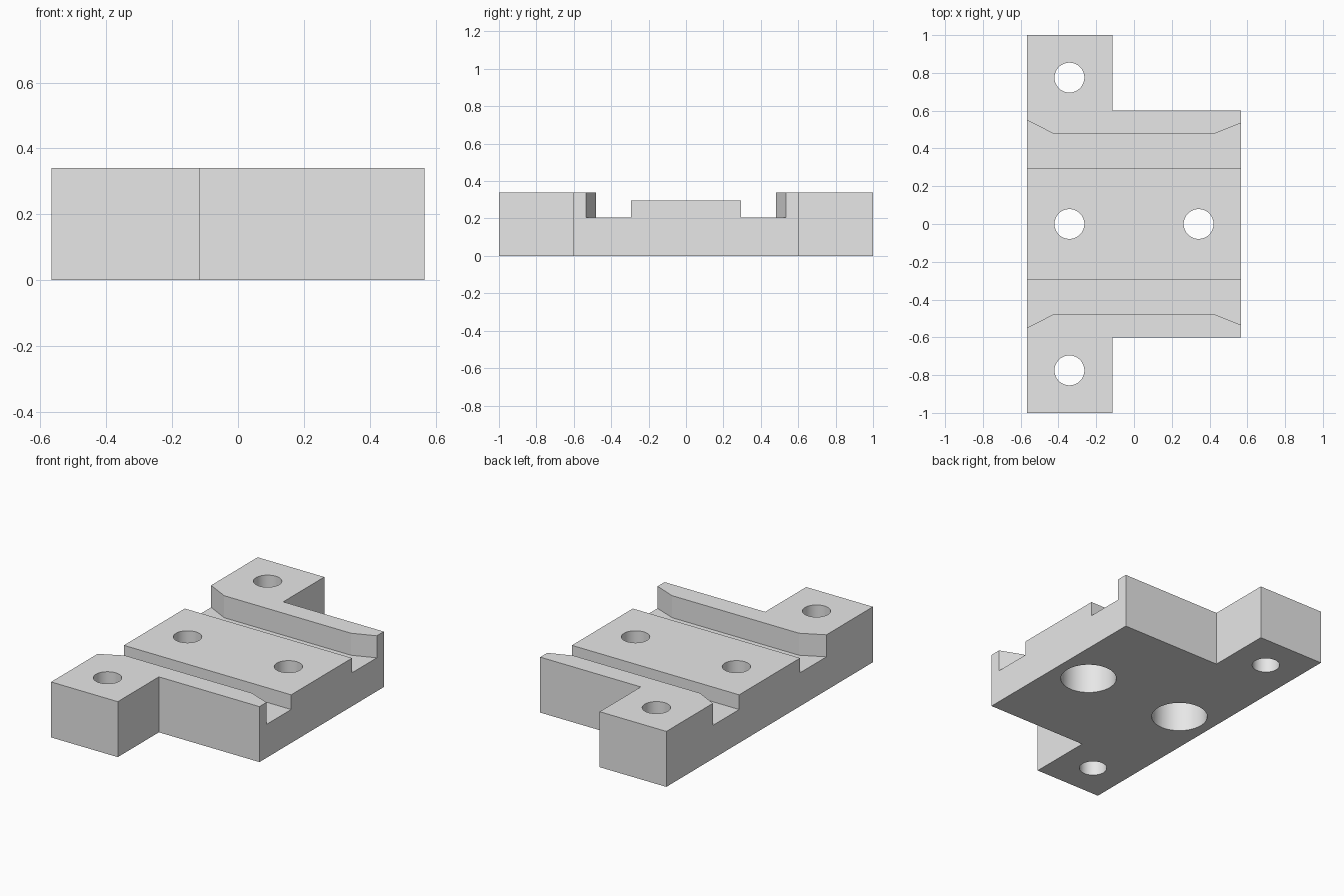
import bpy
import bmesh

default = bpy.data.objects.get("Cube")
if default:
    bpy.data.objects.remove(default, do_unlink=True)

W, L, H = 0.567, 1.0, 0.34        # half width, half length, height
STEP_X, STEP_Y = -0.115, 0.602    # notch corners beside the mounting tabs
GROOVE_Z, PAD_Z, PAD_Y = 0.205, 0.295, 0.295
HOLE_R, BORE_R, BORE_DEPTH = 0.079, 0.16, 0.2
HOLE_X, TAB_HOLE_Y = 0.342, 0.775

grey = bpy.data.materials.new("light grey")
grey.use_nodes = True
colour = (0.8, 0.8, 0.8, 1)
grey.diffuse_color = colour
grey.node_tree.nodes["Principled BSDF"].inputs["Base Color"].default_value = colour


def prism(name, outline, z0, z1):
    """Extrude an outline in the xy plane from z0 to z1."""
    bm = bmesh.new()
    face = bm.faces.new([bm.verts.new((x, y, z0)) for x, y in outline])
    top = bmesh.ops.extrude_face_region(bm, geom=[face])["geom"]
    bmesh.ops.translate(bm, vec=(0, 0, z1 - z0),
                        verts=[v for v in top if isinstance(v, bmesh.types.BMVert)])
    bmesh.ops.recalc_face_normals(bm, faces=bm.faces)
    mesh = bpy.data.meshes.new(name)
    bm.to_mesh(mesh)
    bm.free()
    mesh.materials.append(grey)
    obj = bpy.data.objects.new(name, mesh)
    bpy.context.collection.objects.link(obj)
    return obj


def cylinder(name, x, y, radius, z0, z1):
    bpy.ops.mesh.primitive_cylinder_add(vertices=64, radius=radius, depth=z1 - z0,
                                        location=(x, y, (z0 + z1) / 2))
    obj = bpy.context.object
    obj.name = name
    obj.data.materials.append(grey)
    return obj


def cut(body, cutter):
    cutter.hide_render = True
    mod = body.modifiers.new("cut", 'BOOLEAN')
    mod.operation = 'DIFFERENCE'
    mod.solver = 'EXACT'
    mod.object = cutter
    bpy.context.view_layer.objects.active = body
    bpy.ops.object.modifier_apply(modifier=mod.name)
    bpy.data.objects.remove(cutter, do_unlink=True)


# Plate with a mounting tab at each end
plate = prism("mounting_plate", [
    (-W, -L), (STEP_X, -L), (STEP_X, -STEP_Y), (W, -STEP_Y),
    (W, STEP_Y), (STEP_X, STEP_Y), (STEP_X, L), (-W, L)], 0, H)

# Grooves with flared ends, either side of the raised centre pad
for side in (-1, 1):
    outline = [(-0.62, PAD_Y), (0.62, PAD_Y), (0.62, 0.555),
               (0.43, 0.48), (-0.43, 0.48), (-0.62, 0.577)]
    cut(plate, prism("groove", [(x, side * y) for x, y in outline], GROOVE_Z, 0.5))

# Lowered top of the centre pad
clear = PAD_Y + 0.05
cut(plate, prism("pad_top", [(-0.7, -clear), (0.7, -clear), (0.7, clear), (-0.7, clear)],
                 PAD_Z, 0.5))

# Through holes in the tabs and pad
for x, y in ((-HOLE_X, TAB_HOLE_Y), (-HOLE_X, -TAB_HOLE_Y), (-HOLE_X, 0), (HOLE_X, 0)):
    cut(plate, cylinder("hole", x, y, HOLE_R, -0.1, 0.5))

# Counterbores under the pad
for x in (-HOLE_X, HOLE_X):
    cut(plate, cylinder("counterbore", x, 0, BORE_R, -0.1, BORE_DEPTH))

# Smooth hole walls, sharp edges elsewhere
bpy.ops.object.select_all(action='DESELECT')
plate.select_set(True)
bpy.context.view_layer.objects.active = plate
bpy.ops.object.shade_smooth_by_angle(angle=0.3)
